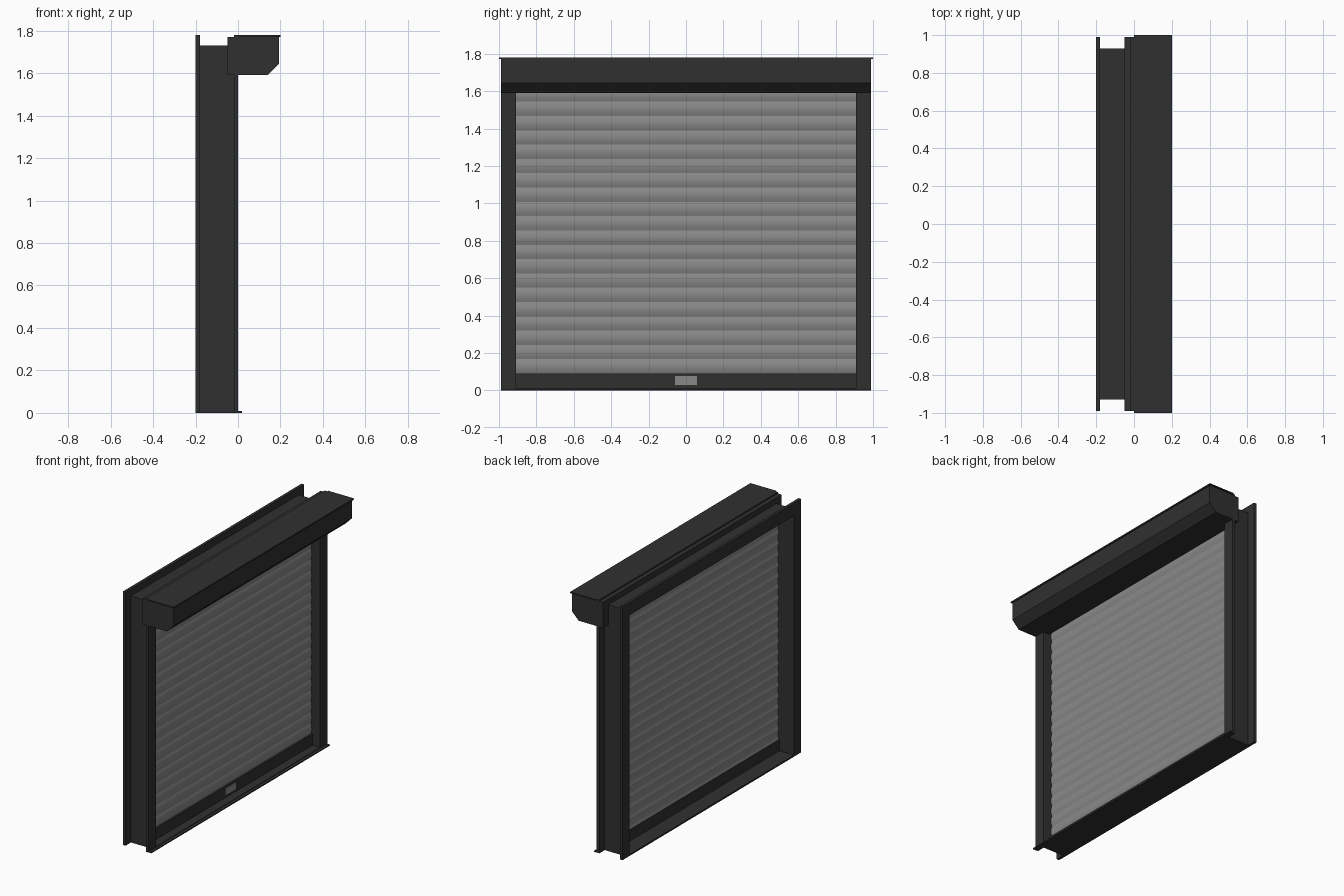
import bpy
import bmesh
import math

cube = bpy.data.objects.get("Cube")
if cube:
    bpy.data.objects.remove(cube, do_unlink=True)


def material(name, value):
    mat = bpy.data.materials.new(name)
    mat.use_nodes = True
    colour = (value, value, value, 1)
    mat.diffuse_color = colour
    mat.node_tree.nodes["Principled BSDF"].inputs["Base Color"].default_value = colour
    return mat


charcoal = material("charcoal paint", 0.03)
grey = material("slat grey", 0.25)


def extrude(name, profile, half_width, mat):
    """Closed (x, z) profile extruded across y."""
    bm = bmesh.new()
    ends = [[bm.verts.new((x, y, z)) for x, z in profile]
            for y in (-half_width, half_width)]
    bm.faces.new(ends[0])
    bm.faces.new(ends[1][::-1])
    count = len(profile)
    for i in range(count):
        j = (i + 1) % count
        bm.faces.new((ends[0][j], ends[0][i], ends[1][i], ends[1][j]))
    bmesh.ops.recalc_face_normals(bm, faces=bm.faces)
    mesh = bpy.data.meshes.new(name)
    bm.to_mesh(mesh)
    bm.free()
    mesh.materials.append(mat)
    obj = bpy.data.objects.new(name, mesh)
    bpy.context.collection.objects.link(obj)
    return obj


def box(name, x, y, z, mat=charcoal):
    obj = extrude(name, [(x[0], z[0]), (x[1], z[0]), (x[1], z[1]), (x[0], z[1])],
                  (y[1] - y[0]) / 2, mat)
    obj.location.y = (y[0] + y[1]) / 2
    return obj


# Frame posts: rear flange, recessed web and front guide on each side
INNER, WEB, OUTER = 0.91, 0.93, 0.99
for side, label in ((1, "left"), (-1, "right")):
    def span(a, b):
        return sorted((side * a, side * b))
    box(label + "_rear_flange", (-0.2, -0.18), span(INNER, OUTER), (0, 1.78))
    box(label + "_web", (-0.18, -0.02), span(INNER, WEB), (0, 1.73))
    box(label + "_front_flange", (-0.02, 0), span(INNER, OUTER), (0, 1.6))

# Lintel and sill
box("rear_top_flange", (-0.2, -0.18), (-INNER, INNER), (1.69, 1.78))
box("lintel_web", (-0.18, -0.05), (-INNER, INNER), (1.69, 1.73))
box("sill", (-0.2, 0.0), (-INNER, INNER), (0, 0.012))
box("sill_nosing", (0.0, 0.02), (-OUTER, OUTER), (0, 0.008))

# Roller housing with chamfered lower front edge and a thin lid
extrude("roller_housing",
        [(-0.05, 1.59), (0.14, 1.59), (0.193, 1.643), (0.193, 1.772), (-0.05, 1.77)],
        OUTER, charcoal)
box("housing_lid", (-0.02, 0.2), (-OUTER, OUTER), (1.77, 1.78))
box("housing_lid_lip", (0, 0.2), (-1, 1), (1.772, 1.78))

# Curtain of bowed slats, built as a single corrugated sheet
PITCH, STEPS, BOTTOM, SLATS = 0.0765, 6, 0.09, 21
front = []
for i in range(SLATS * STEPS + 1):
    t = (i % STEPS) / STEPS
    front.append((-0.072 + 0.008 * math.sin(math.pi * t), BOTTOM + i * PITCH / STEPS))
back = [(x - 0.012, z) for x, z in reversed(front)]
curtain = extrude("slat_curtain", front + back, 0.915, grey)
bpy.context.view_layer.objects.active = curtain
curtain.select_set(True)
bpy.ops.object.shade_smooth_by_angle(angle=math.radians(25))
curtain.select_set(False)

# Bottom rail and its lock plate
box("bottom_rail", (-0.088, -0.06), (-INNER, INNER), (0.012, BOTTOM))
box("lock_plate", (-0.06, -0.052), (-0.06, 0.06), (0.03, 0.078), grey)
